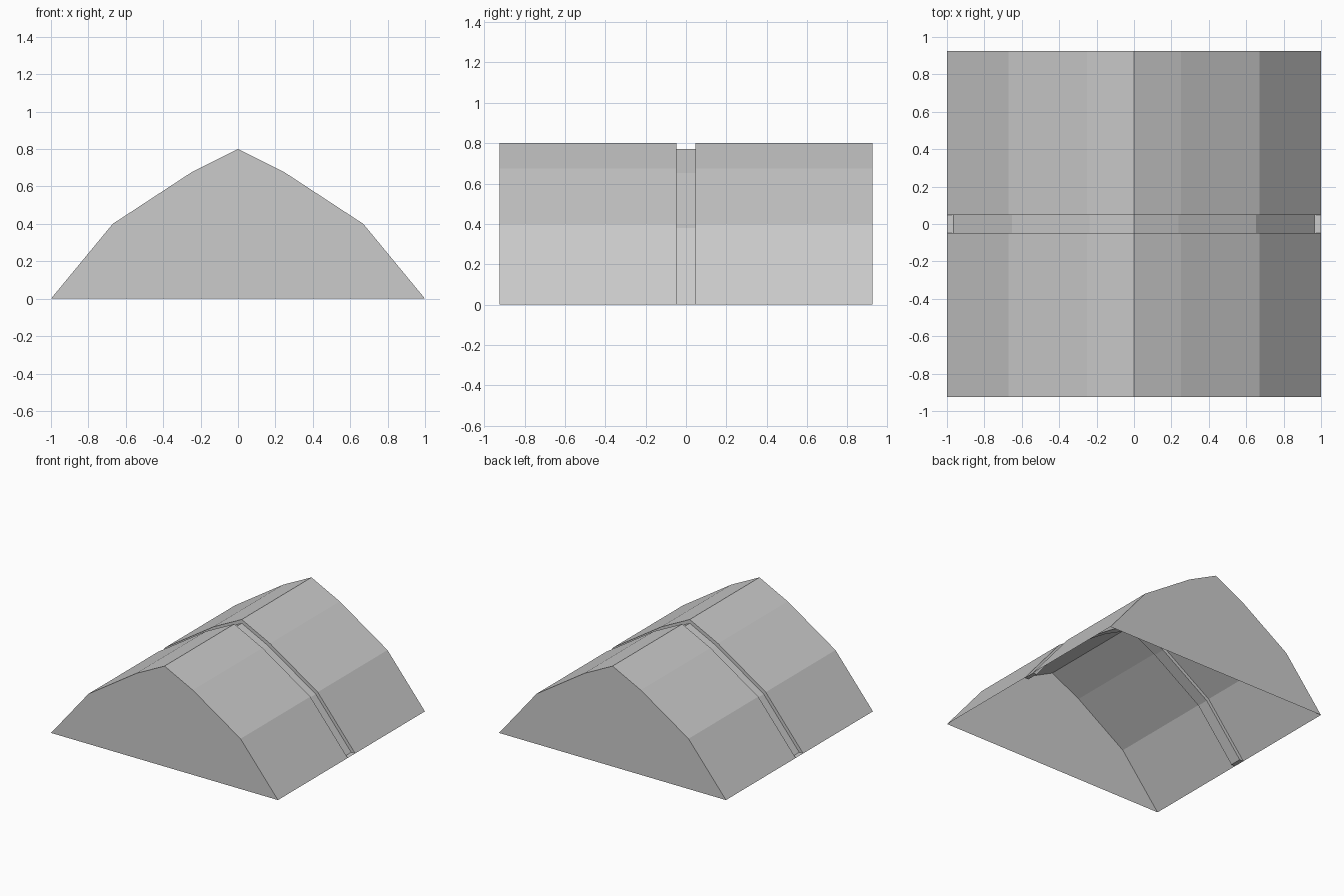
import bpy, bmesh

if "Cube" in bpy.data.objects:
    bpy.data.objects.remove(bpy.data.objects["Cube"])

def mirrored(half):
    # full cross-section from the right half, listed base to ridge
    return half + [(-x, z) for x, z in reversed(half[:-1])]

outer = mirrored([(1.0, 0), (0.67, 0.4), (0.25, 0.675), (0, 0.8)])
inner = mirrored([(0.965, 0), (0.652, 0.38), (0.237, 0.651), (0, 0.77)])
END, GROOVE = 0.925, 0.047

bm = bmesh.new()

def ring(profile, y):
    return [bm.verts.new((x, y, z)) for x, z in profile]

# Shell cross-sections from front to back, stepping in at the groove
rings = [ring(outer, -END), ring(outer, -GROOVE), ring(inner, -GROOVE),
         ring(inner, GROOVE), ring(outer, GROOVE), ring(outer, END)]
for a, b in zip(rings, rings[1:]):
    for i in range(len(a) - 1):
        bm.faces.new((a[i], a[i + 1], b[i + 1], b[i]))

# End walls (underside stays open)
bm.faces.new(rings[0])
bm.faces.new(rings[-1][::-1])

# Small floors closing the foot of the groove
for i in (0, -1):
    bm.faces.new([rings[k][i] for k in (1, 2, 3, 4)])

bmesh.ops.recalc_face_normals(bm, faces=bm.faces)
# make sure the shell faces outward
bm.faces.ensure_lookup_table()
if bm.faces[0].normal.z < 0:
    bmesh.ops.reverse_faces(bm, faces=bm.faces)

mesh = bpy.data.meshes.new("tent_shell")
bm.to_mesh(mesh)
bm.free()
bpy.context.collection.objects.link(bpy.data.objects.new("tent_shell", mesh))
